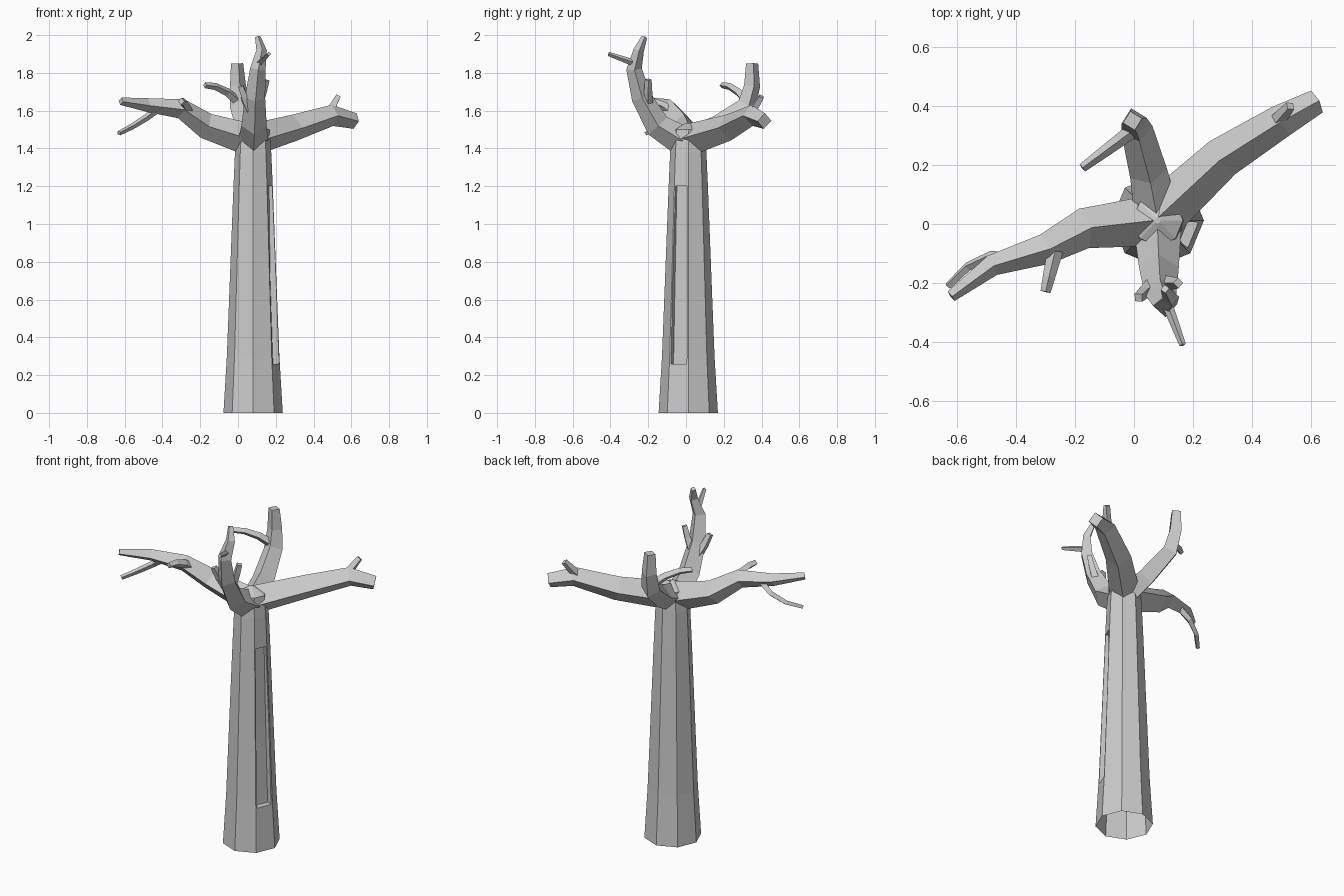
import bpy, bmesh, math
from mathutils import Vector

if "Cube" in bpy.data.objects:
    bpy.data.objects.remove(bpy.data.objects["Cube"])

UP = Vector((0, 0, 1))


def make_object(name, rings):
    """Skin a list of equal-length point rings into a closed mesh."""
    bm = bmesh.new()
    vs = [[bm.verts.new(p) for p in ring] for ring in rings]
    n = len(rings[0])
    for a, b in zip(vs, vs[1:]):
        for i in range(n):
            j = (i + 1) % n
            bm.faces.new((a[i], a[j], b[j], b[i]))
    bm.faces.new(vs[0][::-1])
    bm.faces.new(vs[-1])
    bmesh.ops.recalc_face_normals(bm, faces=bm.faces)
    me = bpy.data.meshes.new(name)
    bm.to_mesh(me)
    bm.free()
    ob = bpy.data.objects.new(name, me)
    bpy.context.collection.objects.link(ob)
    return ob


def limb(name, pts, r0, r1):
    """Four-sided limb along pts, tapering evenly from r0 to r1."""
    side, rings, last = None, [], len(pts) - 1
    for i, p in enumerate(pts):
        t = (pts[min(i + 1, last)] - pts[max(i - 1, 0)]).normalized()
        side = t.cross(UP) if side is None else side - t * side.dot(t)
        side.normalize()
        up, r = side.cross(t), r0 + (r1 - r0) * i / last
        rings.append([p + side * r, p + up * r, p - side * r, p - up * r])
    return make_object(name, rings)


def twig(name, parent, u, end, lift=0, sway=0):
    """Twig leaving a limb at path position u, bowed up by lift and back by sway."""
    pts, r0, r1 = limbs[parent]
    k = int(u)
    start, end = pts[k].lerp(pts[k + 1], u - k), Vector(end)
    r = .5 * (r0 + (r1 - r0) * u / (len(pts) - 1))
    bow = Vector((0, sway, lift))
    path = [start.lerp(end, t) + bow * (4 * t * (1 - t)) for t in (0, .35, .7, 1)]
    return limb(name, path, r, r * .6)


# Trunk: tapering octagon with a low pointed crown
cx, cy = .08, .012
profile = [(0, .157), (.3, .139), (1.2, .104), (1.38, .096), (1.5, .086), (1.535, .01)]
tree = make_object("tree", [[(cx + r * math.cos(k * math.pi / 4),
                              cy + r * math.sin(k * math.pi / 4), z)
                             for k in range(8)] for z, r in profile])

# Four main limbs: path, start radius, end radius
limbs = {}


def add_limb(name, r0, r1, *path):
    limbs[name] = ([Vector(p) for p in path], r0, r1)


add_limb("left_limb", .085, .02, (.05, .01, 1.45), (-.17, -.015, 1.52),
         (-.30, -.085, 1.61), (-.48, -.14, 1.63), (-.62, -.245, 1.65))
add_limb("right_limb", .085, .042, (.09, .03, 1.45), (.30, .225, 1.51),
         (.50, .35, 1.575), (.62, .415, 1.545))
add_limb("front_limb", .08, .015, (.08, -.02, 1.44), (.085, -.15, 1.52), (.09, -.235, 1.67),
         (.105, -.275, 1.82), (.125, -.25, 1.92), (.105, -.22, 1.99))
add_limb("back_limb", .075, .033, (.075, .04, 1.45), (.05, .17, 1.51),
         (.01, .32, 1.62), (0, .35, 1.73), (-.005, .35, 1.85))
helpers = [(limb(n, *a), 'UNION') for n, a in limbs.items()]

# Forks and twigs
helpers += [(ob, 'UNION') for ob in (
    twig("left_fork", "left_limb", 2.6, (-.63, -.21, 1.48), -.01, .045),
    twig("left_twig", "left_limb", 1.7, (-.30, -.23, 1.65), .02),
    twig("right_twig", "right_limb", 1.85, (.53, .40, 1.675)),
    twig("front_fork", "front_limb", 3.3, (.165, -.41, 1.90)),
    twig("front_right_twig", "front_limb", 1.6, (.15, -.2, 1.765), -.02),
    twig("front_left_twig", "front_limb", 1.4, (.015, -.25, 1.73), -.02),
    twig("back_twig", "back_limb", 2.2, (-.175, .19, 1.735), .025),
)]

# Long hollow in the right-front face of the trunk
ang = -math.pi / 8
out = Vector((math.cos(ang), math.sin(ang), 0))
across = UP.cross(out)
rings = []
for z, depth, half in [(.26, .095, .045), (.72, .08, .042), (1.2, .078, .033)]:
    c = Vector((cx, cy, z))
    rings.append([c + out * d + across * s for d, s in
                  ((depth, -half), (.2, -half), (.2, half), (depth, half))])
helpers.append((make_object("hollow_cutter", rings), 'DIFFERENCE'))

for ob, op in helpers:
    ob.hide_render = True
    m = tree.modifiers.new(ob.name, 'BOOLEAN')
    m.object, m.operation, m.solver = ob, op, 'EXACT'

# Bake the joined shape, drop the helpers, open the base
bpy.context.view_layer.update()
baked = bpy.data.meshes.new_from_object(tree.evaluated_get(bpy.context.evaluated_depsgraph_get()))
tree.modifiers.clear()
tree.data = baked
for ob, _ in helpers:
    bpy.data.objects.remove(ob)
bm = bmesh.new()
bm.from_mesh(baked)
base = [f for f in bm.faces if all(v.co.z < .001 for v in f.verts)]
bmesh.ops.delete(bm, geom=base, context='FACES')
bm.to_mesh(baked)
bm.free()
